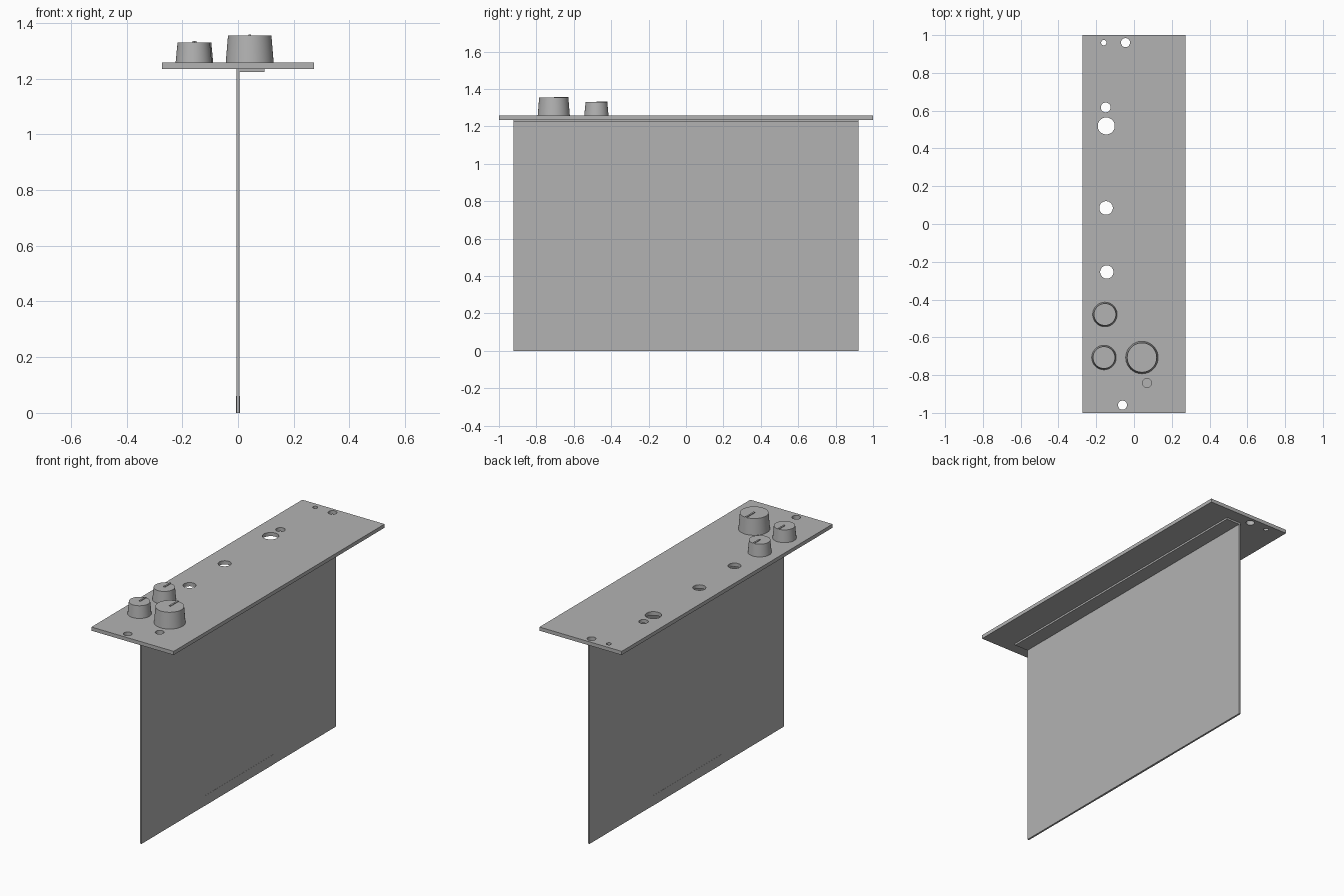
import bpy

# Remove the default cube
if "Cube" in bpy.data.objects:
    bpy.data.objects.remove(bpy.data.objects["Cube"], do_unlink=True)

grey = bpy.data.materials.new("plain_grey")
grey.use_nodes = True
GREY = (0.45, 0.45, 0.45, 1)
grey.diffuse_color = GREY
grey.node_tree.nodes["Principled BSDF"].inputs["Base Color"].default_value = GREY


def finish(name):
    obj = bpy.context.object
    obj.name = name
    obj.data.materials.clear()
    obj.data.materials.append(grey)
    return obj


def box(name, x, y, z):
    """Box from (low, high) pairs on each axis."""
    spans = (x, y, z)
    bpy.ops.mesh.primitive_cube_add(size=1, location=[(a + b) / 2 for a, b in spans])
    bpy.context.object.scale = [b - a for a, b in spans]
    bpy.ops.object.transform_apply(location=False, rotation=False, scale=True)
    return finish(name)


PANEL_BOTTOM, PANEL_TOP = 1.235, 1.257
HALF_BOARD = 0.0055
BOARD_SPAN = (-0.923, 0.923)

# Front panel plate with through holes (x, y, radius)
panel = box("panel", (-0.273, 0.273), (-1, 1), (PANEL_BOTTOM, PANEL_TOP))
holes = [
    (-0.16, 0.96, 0.014),
    (-0.045, 0.96, 0.024),
    (-0.15, 0.617, 0.026),
    (-0.147, 0.519, 0.045),
    (-0.148, 0.085, 0.036),
    (-0.144, -0.254, 0.035),
    (-0.061, -0.959, 0.024),
    (0.069, -0.842, 0.024),
]
for x, y, r in holes:
    bpy.ops.mesh.primitive_cylinder_add(vertices=40, radius=r, depth=0.1,
                                        location=(x, y, PANEL_TOP))
    cutter = finish("hole_cutter")
    cutter.hide_render = True
    bpy.context.view_layer.objects.active = panel
    cut = panel.modifiers.new("hole", 'BOOLEAN')
    cut.operation = 'DIFFERENCE'
    cut.solver = 'EXACT'
    cut.object = cutter
    bpy.ops.object.modifier_apply(modifier=cut.name)
    bpy.data.objects.remove(cutter, do_unlink=True)

# Circuit board, its mounting flange and the edge connector
box("circuit_board", (-HALF_BOARD, HALF_BOARD), BOARD_SPAN, (0, PANEL_BOTTOM))
box("mounting_flange", (HALF_BOARD, 0.095), BOARD_SPAN, (1.224, PANEL_BOTTOM))
for side, name in ((-1, "right"), (1, "left")):
    faces = sorted((side * HALF_BOARD, side * (HALF_BOARD + 0.0008)))
    box("edge_contacts_" + name, faces, (-0.33, 0.33), (0, 0.06))


# Tapered knobs, each with a raised pointer towards the back
def knob(name, x, y, r_base, r_top, top):
    height = top - PANEL_TOP
    bpy.ops.mesh.primitive_cone_add(vertices=48, radius1=r_base, radius2=r_top,
                                    depth=height,
                                    location=(x, y, PANEL_TOP + height / 2))
    finish(name)
    bpy.ops.object.shade_smooth_by_angle()
    box(name + "_pointer", (x - 0.005, x + 0.005), (y, y + r_top),
        (top - 0.004, top + 0.004))


knob("large_knob", 0.042, -0.707, 0.086, 0.078, 1.354)
knob("small_knob_front", -0.159, -0.707, 0.065, 0.058, 1.33)
knob("small_knob_rear", -0.154, -0.479, 0.065, 0.058, 1.33)
